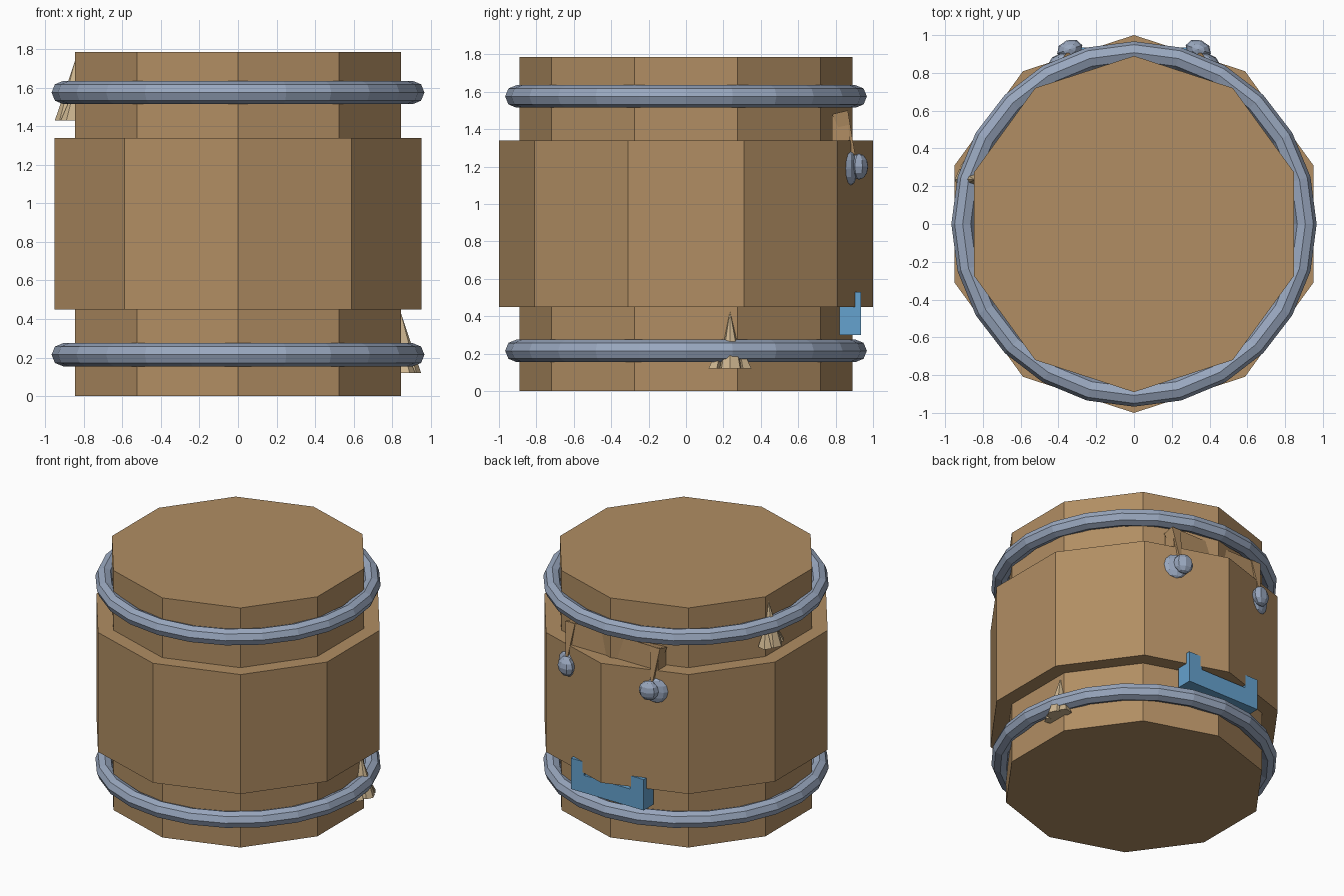
import bpy, bmesh, math
from mathutils import Vector, Matrix

if "Cube" in bpy.data.objects:
    bpy.data.objects.remove(bpy.data.objects["Cube"], do_unlink=True)


def material(name, rgb):
    m = bpy.data.materials.new(name)
    m.use_nodes = True
    m.diffuse_color = (*rgb, 1)
    m.node_tree.nodes["Principled BSDF"].inputs["Base Color"].default_value = (*rgb, 1)
    return m


WOOD = material("warm wood", (0.44, 0.27, 0.125))
METAL = material("steel blue grey", (0.32, 0.39, 0.52))
BLUE = material("clear blue", (0.13, 0.36, 0.62))
BONE = material("pale tan", (0.62, 0.47, 0.28))


def finish(bm, name, mat):
    bmesh.ops.recalc_face_normals(bm, faces=bm.faces)
    me = bpy.data.meshes.new(name)
    bm.to_mesh(me)
    bm.free()
    me.materials.append(mat)
    ob = bpy.data.objects.new(name, me)
    bpy.context.collection.objects.link(ob)
    return ob


def rings(bm, loops):
    """Skin a closed solid through equal-length rings of points."""
    vs = [[bm.verts.new(p) for p in loop] for loop in loops]
    n = len(vs[0])
    for a, b in zip(vs, vs[1:]):
        for i in range(n):
            j = (i + 1) % n
            bm.faces.new((a[i], a[j], b[j], b[i]))
    bm.faces.new(vs[0])
    bm.faces.new(vs[-1])


def box(bm, x, y, z):
    rings(bm, [[(x[0], y[0], h), (x[1], y[0], h), (x[1], y[1], h), (x[0], y[1], h)] for h in z])


def cone(bm, base, tip):
    vs = [bm.verts.new(p) for p in base]
    top = bm.verts.new(tip)
    bm.faces.new(vs)
    for i in range(len(vs)):
        bm.faces.new((vs[i], vs[(i + 1) % len(vs)], top))


# Ten-sided barrel with a wider middle band
bm = bmesh.new()
rings(bm, [[(r * math.sin(i * math.tau / 10), r * math.cos(i * math.tau / 10), z) for i in range(10)]
           for r, z in [(0.89, 0), (0.89, 0.45), (1, 0.45), (1, 1.34), (0.89, 1.34), (0.89, 1.785)]])
finish(bm, "barrel_body", WOOD)

# Metal hoops
for name, z in (("lower_hoop", 0.215), ("upper_hoop", 1.575)):
    bpy.ops.mesh.primitive_torus_add(major_segments=24, minor_segments=8, major_radius=0.907,
                                     minor_radius=0.06, location=(0, 0, z))
    ob = bpy.context.object
    ob.name = name
    ob.data.materials.append(METAL)

# Pronged teeth on the two sides
for name, s, z in (("lower_left_tooth", 1, 0.12), ("upper_right_tooth", -1, 1.43)):
    bm = bmesh.new()

    def tooth(points, tip):
        cone(bm, [(s * x, y, z + h) for x, y, h in points], (s * tip[0], tip[1], z + tip[2]))

    tooth([(0.83, 0.17, 0), (0.925, 0.19, 0), (0.95, 0.235, 0), (0.925, 0.29, 0), (0.83, 0.31, 0)],
          (0.845, 0.235, 0.31))
    for d in (-1, 1):
        tooth([(0.83, 0.235 + d * 0.03, 0), (0.92, 0.235 + d * 0.07, 0),
               (0.89, 0.235 + d * 0.115, 0), (0.83, 0.235 + d * 0.1, 0)],
              (0.85, 0.235 + d * 0.04, 0.16))
    finish(bm, name, BONE)

# Blue two-pronged bracket at the back
bm = bmesh.new()
box(bm, (-0.305, 0.295), (0.82, 0.935), (0.30, 0.43))
box(bm, (-0.305, -0.195), (0.82, 0.935), (0.43, 0.53))
box(bm, (0.185, 0.295), (0.82, 0.935), (0.43, 0.53))
finish(bm, "back_bracket", BLUE)

# Wooden handle bar with pointed arms
bm = bmesh.new()
rings(bm, [[(x, 0.78, 1.34), (x, 0.875, 1.34), (x, 0.86, 1.5), (x, 0.78, 1.48)] for x in (-0.38, 0.38)])
for s in (-1, 1):
    cone(bm, [(s * 0.39, 0.78, 1.48), (s * 0.39, 0.865, 1.5), (s * 0.31, 0.865, 1.5), (s * 0.31, 0.78, 1.48)],
         (s * 0.35, 0.915, 1.2))
finish(bm, "back_handle", WOOD)

# Rivets with flat washers under the arms
for name, s in (("left", 1), ("right", -1)):
    for part, at, size in (("rivet", (0.34, 0.925, 1.2), (0.07, 0.05, 0.07)),
                           ("washer", (0.37, 0.88, 1.19), (0.085, 0.03, 0.09))):
        bm = bmesh.new()
        bmesh.ops.create_uvsphere(bm, u_segments=8, v_segments=6, radius=1)
        turn = Matrix.Rotation(-s * math.radians(18), 4, "Z")
        bm.transform(Matrix.Translation(Vector((s * at[0], at[1], at[2]))) @ turn @ Matrix.Diagonal((*size, 1)))
        finish(bm, name + "_" + part, METAL)
